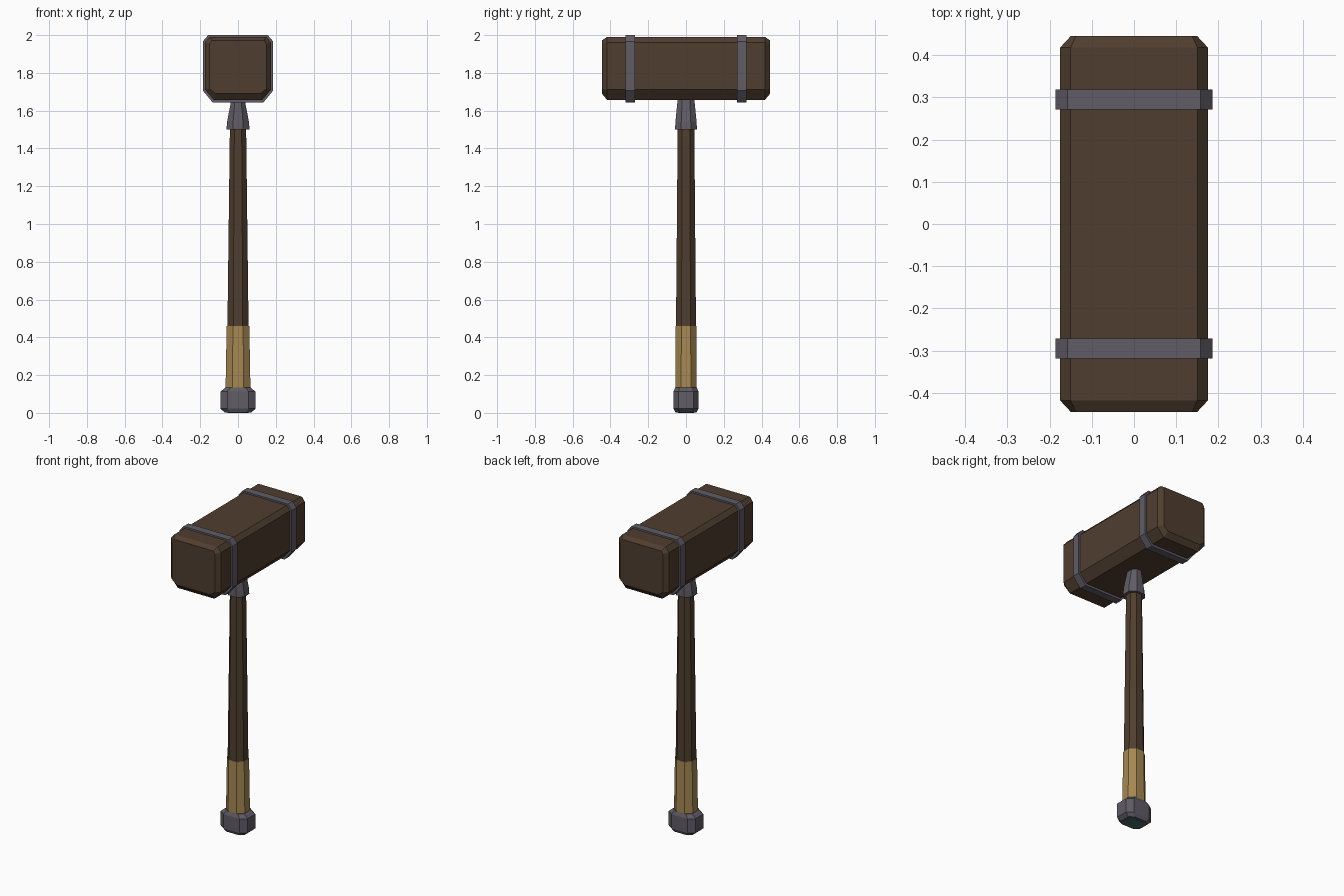
import bpy, bmesh

if "Cube" in bpy.data.objects:
    bpy.data.objects.remove(bpy.data.objects["Cube"])


def material(name, rgb):
    m = bpy.data.materials.new(name)
    m.diffuse_color = (*rgb, 1)
    m.use_nodes = True
    m.node_tree.nodes["Principled BSDF"].inputs["Base Color"].default_value = m.diffuse_color
    return m


wood = material("dark wood", (0.078, 0.048, 0.028))
steel = material("grey steel", (0.115, 0.106, 0.130))
leather = material("tan wrap", (0.38, 0.245, 0.085))
teal = material("teal inlay", (0.055, 0.15, 0.14))


def loft(name, rings, mat):
    """Skin equal-length rings of points and cap both ends."""
    bm = bmesh.new()
    loops = [[bm.verts.new(p) for p in r] for r in rings]
    n = len(loops[0])
    for a, b in zip(loops, loops[1:]):
        for i in range(n):
            j = (i + 1) % n
            bm.faces.new((a[i], a[j], b[j], b[i]))
    bm.faces.new(loops[0])
    bm.faces.new(loops[-1])
    bmesh.ops.recalc_face_normals(bm, faces=bm.faces)
    me = bpy.data.meshes.new(name)
    bm.to_mesh(me)
    bm.free()
    me.materials.append(mat)
    ob = bpy.data.objects.new(name, me)
    bpy.context.collection.objects.link(ob)
    return ob


def oct_ring(z, hx, hy, k=0.45):
    """Horizontal eight-sided ring with flats facing the axes."""
    q = [(1, k), (k, 1), (-k, 1), (-1, k), (-1, -k), (-k, -1), (k, -1), (1, -k)]
    return [(x * hx, y * hy, z) for x, y in q]


def head_ring(y, side, top_x, low_x, top, top_side, low_side, low):
    """Cross-section of the head, with larger chamfers underneath."""
    half = [(top_x, top), (side, top_side), (side, low_side), (low_x, low)]
    pts = half + [(-x, z) for x, z in reversed(half)]
    return [(x, y, z) for x, z in pts]


def column(name, profile, mat, k=0.45):
    return loft(name, [oct_ring(z, hx, hy, k) for z, hx, hy in profile], mat)


# Hammer head with bevelled striking faces
body = (0.175, 0.15, 0.128, 1.99, 1.962, 1.712, 1.657)
face = (0.150, 0.138, 0.118, 1.972, 1.955, 1.715, 1.69)
loft("hammer_head", [head_ring(-0.445, *face), head_ring(-0.418, *body),
                     head_ring(0.418, *body), head_ring(0.445, *face)], wood)

# Steel bands around the head
strap = (0.186, 0.158, 0.134, 2.0, 1.967, 1.706, 1.643)
for label, y in (("front", -0.295), ("back", 0.295)):
    loft(label + "_band", [head_ring(y - 0.024, *strap),
                           head_ring(y + 0.024, *strap)], steel)

# Shaft, wrapped grip and collar
column("shaft", [(0.45, 0.056, 0.053), (1.51, 0.043, 0.044)], wood)
column("grip", [(0.12, 0.066, 0.057), (0.46, 0.060, 0.055)], leather)
column("collar", [(1.50, 0.061, 0.058), (1.54, 0.058, 0.056),
                  (1.67, 0.033, 0.043)], steel)

# Pommel with an inlaid base
column("pommel", [(0.002, 0.070, 0.056), (0.022, 0.093, 0.066),
                  (0.112, 0.093, 0.066), (0.135, 0.066, 0.057)], steel, 0.6)
column("pommel_inlay", [(0.0, 0.056, 0.042), (0.004, 0.056, 0.042)], teal, 0.55)
